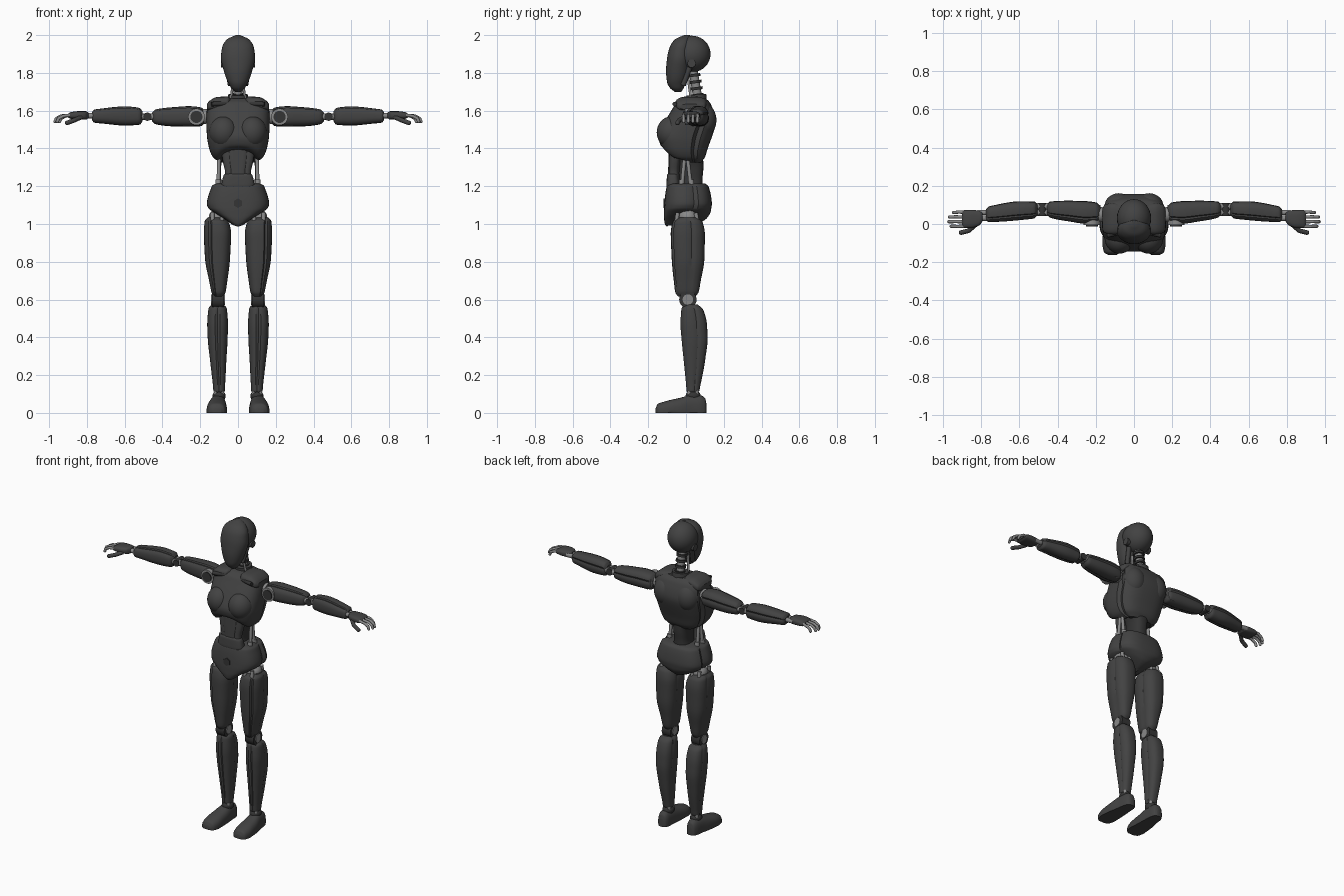
import bpy, bmesh, math
from mathutils import Vector, Matrix

default = bpy.data.objects.get("Cube")
if default:
    bpy.data.objects.remove(default, do_unlink=True)


def make_material(name, value, roughness):
    mat = bpy.data.materials.new(name)
    mat.use_nodes = True
    colour = (value, value, value, 1)
    mat.diffuse_color = colour
    shader = mat.node_tree.nodes["Principled BSDF"]
    shader.inputs["Base Color"].default_value = colour
    shader.inputs["Roughness"].default_value = roughness
    return mat


SHELL = make_material("dark shell", 0.055, 0.6)
CORE = make_material("black core", 0.035, 0.6)
METAL = make_material("grey metal", 0.25, 0.4)


def finish(name, bm, mat, pair, angle=35):
    """Turn a bmesh into a smooth shaded object, mirrored when it is a pair."""
    bmesh.ops.recalc_face_normals(bm, faces=bm.faces)
    mesh = bpy.data.meshes.new(name)
    bm.to_mesh(mesh)
    bm.free()
    mesh.materials.append(mat)
    obj = bpy.data.objects.new(name, mesh)
    bpy.context.collection.objects.link(obj)
    bpy.ops.object.select_all(action='DESELECT')
    obj.select_set(True)
    bpy.context.view_layer.objects.active = obj
    bpy.ops.object.shade_smooth_by_angle(angle=math.radians(angle))
    if pair:
        mirror = obj.modifiers.new("Mirror", 'MIRROR')
        mirror.use_mirror_merge = False
    return obj


def smooth_rows(rows, steps=4):
    """Monotone cubic interpolation between the key sections."""
    def slope(i, k):
        before = rows[i][k] - rows[max(i - 1, 0)][k]
        after = rows[min(i + 1, len(rows) - 1)][k] - rows[i][k]
        if i in (0, len(rows) - 1):
            return before + after
        return min(before, after, key=abs) if before * after > 0 else 0

    result = [rows[0]]
    for i in range(len(rows) - 1):
        for step in range(1, steps + 1):
            u = step / steps
            ease = u * u * (3 - 2 * u)
            result.append([
                rows[i][k] + (rows[i + 1][k] - rows[i][k]) * ease
                + slope(i, k) * u * (1 - u) ** 2
                - slope(i + 1, k) * u * u * (1 - u)
                for k in range(len(rows[0]))])
    return result


def loft(name, axis, rows, mat=SHELL, pair=False, power=2.5, grooves=(),
         warp=None, count=40):
    """Skin rounded sections; each row is position, then two min/max ranges."""
    bm = bmesh.new()
    rings = []
    for t, a0, a1, b0, b1 in smooth_rows(rows):
        ring = []
        for i in range(count):
            angle = math.tau * i / count
            c, s = math.cos(angle), math.sin(angle)
            depth = 0.9 if i in grooves else 1
            a = (a0 + a1) / 2 + (a1 - a0) / 2 * depth * math.copysign(abs(c) ** (2 / power), c)
            b = (b0 + b1) / 2 + (b1 - b0) / 2 * depth * math.copysign(abs(s) ** (2 / power), s)
            p = Vector({'x': (t, a, b), 'y': (a, t, b), 'z': (a, b, t)}[axis])
            if warp:
                warp(p)
            ring.append(bm.verts.new(p))
        rings.append(ring)
    for low, high in zip(rings, rings[1:]):
        for i in range(count):
            j = (i + 1) % count
            bm.faces.new((low[i], low[j], high[j], high[i]))
    bm.faces.new(rings[0])
    bm.faces.new(rings[-1])
    return finish(name, bm, mat, pair)


def centred(name, rows, **options):
    """Loft up z, symmetric in x; each row is height, half width, front, back."""
    return loft(name, 'z', [(z, -w, w, f, b) for z, w, f, b in rows], **options)


def blob(name, centre, radii, mat=SHELL, pair=False):
    bm = bmesh.new()
    place = Matrix.Translation(centre) @ Matrix.Diagonal((*radii, 1))
    bmesh.ops.create_uvsphere(bm, u_segments=32, v_segments=20, radius=1, matrix=place)
    return finish(name, bm, mat, pair)


def rods(name, chains, radius, mat=METAL, pair=False, sides=16):
    """Straight round bars along each chain of points, with ball joints."""
    bm = bmesh.new()
    for chain in chains:
        points = [Vector(p) for p in chain]
        for p, q in zip(points, points[1:]):
            turn = (q - p).to_track_quat('Z', 'Y').to_matrix().to_4x4()
            bmesh.ops.create_cone(bm, cap_ends=True, segments=sides, radius1=radius,
                                  radius2=radius, depth=(q - p).length,
                                  matrix=Matrix.Translation((p + q) / 2) @ turn)
        ends = points[1:] if len(points) > 2 else []
        for p in ends:
            bmesh.ops.create_uvsphere(bm, u_segments=12, v_segments=8, radius=radius,
                                      matrix=Matrix.Translation(p))
    return finish(name, bm, mat, pair)


# Head: smooth face mask over a round skull
centred("face_mask", [(1.70, .015, -.06, -.025), (1.715, .032, -.08, -.015),
                      (1.75, .053, -.1, 0), (1.81, .075, -.106, .02),
                      (1.88, .09, -.1, .03), (1.94, .083, -.085, .03),
                      (1.98, .055, -.055, .025), (2, .012, -.01, .02)], power=2.1)
blob("skull", (0, .03, 1.9), (.089, .1, .097))
rods("jaw_struts", [[(.04, -.015, 1.735), (.055, .02, 1.83)]], .014, SHELL, True)
rods("ear_discs", [[(.07, .03, 1.85), (.09, .03, 1.85)]], .022, SHELL, True, 24)

# Neck: slanted column with rings and two side rods
rods("neck_column", [[(0, .07, 1.62), (0, .035, 1.83)]], .024, METAL)
rods("neck_rings", [[(0, .062 - i * .006, 1.675 + i * .035),
                     (0, .06 - i * .006, 1.69 + i * .035)] for i in range(4)], .033, CORE, sides=24)
rods("neck_rods", [[(.04, .03, 1.64), (.022, .01, 1.78)]], .007, METAL, True)
rods("neck_collar", [[(0, .06, 1.63), (0, .055, 1.685)]], .052, SHELL, sides=32)


# Chest: rib shell with an arched lower edge, and raised plates
def rib_arch(p):
    if p.z < 1.42 and p.y < 0:
        p.z += max(0, 1 - (p.x / .11) ** 2) * (1.42 - p.z) * .65


centred("rib_shell", [(1.325, .09, -.03, .08), (1.35, .13, -.09, .098),
                      (1.40, .153, -.13, .115), (1.46, .164, -.145, .137),
                      (1.54, .168, -.112, .158), (1.61, .165, -.072, .142),
                      (1.645, .15, -.05, .125), (1.665, .1, -.015, .105)],
        power=2.9, grooves=(2, 18), warp=rib_arch)
blob("chest_plates", (.076, -.075, 1.485), (.077, .08, .085), pair=True)
blob("shoulder_blades", (.08, .09, 1.55), (.075, .071, .09), pair=True)
loft("collar_plates", 'x', [(.04, -.03, .06, 1.62, 1.665), (.055, -.05, .1, 1.6, 1.675),
                            (.11, -.055, .11, 1.6, 1.673), (.155, -.045, .1, 1.6, 1.648),
                            (.165, -.03, .08, 1.605, 1.635)], pair=True, power=3)
rods("collar_bars", [[(.035, -.035, 1.638), (.14, -.06, 1.635)]], .012, CORE, True)

# Waist: front guard, spine core and support rods
centred("abdomen_guard", [(1.17, .06, -.085, -.03), (1.2, .075, -.097, -.03),
                          (1.27, .068, -.095, -.035), (1.33, .08, -.093, -.03),
                          (1.4, .09, -.09, -.02)], power=3, grooves=(27, 33))
centred("spine_core", [(1.16, .065, -.05, .09), (1.24, .048, -.045, .088),
                       (1.3, .05, -.045, .092), (1.38, .07, -.05, .09)], mat=CORE)
rods("waist_rods", [[(.105, -.025, 1.16), (.1, -.005, 1.38)],
                    [(.1, .03, 1.16), (.098, .005, 1.38)]], .01, METAL, True)
rods("rod_sockets", [[(.105, -.025, 1.19), (.104, -.022, 1.235)],
                     [(.1, .03, 1.19), (.1, .026, 1.235)]], .015, METAL, True)
centred("belt_guard", [(1.19, .08, -.1, -.03), (1.205, .088, -.104, -.03),
                       (1.26, .075, -.1, -.04), (1.27, .06, -.09, -.045)], power=3)


# Pelvis: rises from the crotch to the hips
def hip_rise(p):
    if p.z < 1.1:
        p.z += (1.1 - p.z) * min(1, abs(p.x) / .16) * .5


centred("pelvis", [(.985, .03, -.1, -.01), (1, .06, -.112, .05),
                   (1.03, .12, -.116, .11), (1.07, .158, -.116, .132),
                   (1.11, .165, -.114, .137), (1.17, .15, -.108, .128),
                   (1.205, .135, -.1, .115), (1.215, .115, -.085, .1)],
        power=2.8, grooves=(1, 19), warp=hip_rise)
rods("pelvis_badge", [[(0, -.119, 1.11), (0, -.11, 1.11)]], .025, CORE, sides=6)

# Legs
blob("hip_balls", (.105, .01, 1.035), (.05, .05, .045), METAL, True)
rods("hip_rods", [[(x, y, .98), (x, y * .8, 1.06)] for x in (.085, .135) for y in (-.055, .065)],
     .011, METAL, True)
loft("thighs", 'z', [(1.035, .08, .16, -.04, .055), (1.015, .052, .176, -.07, .085),
                     (.95, .036, .181, -.081, .1), (.82, .042, .175, -.076, .098),
                     (.71, .055, .155, -.066, .08), (.635, .067, .139, -.056, .065),
                     (.615, .08, .128, -.04, .05)], pair=True, power=2.6, grooves=(1, 19, 33))
rods("knee_joints", [[(.075, .01, .6), (.137, .01, .6)]], .046, CORE, True, 32)
rods("knee_caps", [[(.07, .01, .6), (.142, .01, .6)]], .028, METAL, True, 24)
rods("knee_pins", [[(x, .01, .57), (x, .01, .64)] for x in (.09, .125)], .012, METAL, True)
loft("shins", 'z', [(.575, .078, .137, .0, .06), (.555, .06, .155, -.024, .085),
                    (.47, .053, .163, -.03, .111), (.39, .055, .16, -.024, .115),
                    (.27, .062, .147, -.012, .1), (.15, .068, .133, 0, .077),
                    (.115, .07, .13, .003, .07), (.105, .08, .12, .012, .06)],
     pair=True, power=2.6, grooves=(1, 19, 30))
rods("ankle_rods", [[(x, y, .07), (x, y, .13)] for x in (.085, .115) for y in (.02, .055)],
     .012, METAL, True)
blob("ankle_balls", (.1, .038, .09), (.035, .04, .03), CORE, True)


# Feet: rounded shoes flattened on the ground
def flatten(p):
    p.z = max(p.z, 0)


loft("feet", 'y', [(-.161, .09, .135, -.01, .025), (-.15, .072, .155, -.03, .047),
                   (-.1, .058, .166, -.04, .064), (-.03, .06, .16, -.04, .08),
                   (.03, .064, .148, -.04, .095), (.08, .068, .14, -.04, .092),
                   (.102, .078, .13, -.03, .075), (.108, .09, .118, -.01, .05)],
     pair=True, warp=flatten)

# Arms
blob("shoulder_balls", (.175, .05, 1.57), (.03, .04, .04), METAL, True)
loft("upper_arms", 'x', [(.175, .03, .09, 1.535, 1.6), (.195, .008, .112, 1.518, 1.617),
                         (.26, .002, .12, 1.515, 1.624), (.35, .015, .122, 1.517, 1.618),
                         (.44, .034, .117, 1.53, 1.605), (.455, .05, .1, 1.545, 1.59)],
     pair=True, power=2.6, grooves=(1, 13, 29))
rods("shoulder_rings", [[(.22, -.006, 1.567), (.22, .1, 1.567)]], .044, METAL, True, 32)
rods("shoulder_hubs", [[(.22, -.012, 1.567), (.22, .1, 1.567)]], .032, CORE, True, 32)
rods("elbow_bars", [[(.44, y, 1.568), (.52, y, 1.568)] for y in (.06, .092)], .018, METAL, True)
rods("elbow_pins", [[(.48, .042, 1.568), (.48, .11, 1.568)]], .022, CORE, True)
loft("forearms", 'x', [(.505, .048, .102, 1.545, 1.595), (.52, .03, .117, 1.526, 1.614),
                       (.6, .02, .119, 1.521, 1.623), (.7, .012, .105, 1.53, 1.614),
                       (.762, .01, .09, 1.537, 1.605), (.773, .022, .078, 1.55, 1.592)],
     pair=True, power=2.6, grooves=(1, 13, 29))
rods("wrist_bars", [[(.76, y, 1.573), (.82, y, 1.573)] for y in (.03, .06)], .014, METAL, True)

# Hands: palm, four drooping fingers and a thumb
loft("palms", 'x', [(.792, .015, .06, 1.56, 1.59), (.805, -.004, .068, 1.552, 1.597),
                    (.85, -.02, .074, 1.553, 1.597), (.89, -.02, .072, 1.558, 1.59),
                    (.9, -.01, .065, 1.565, 1.583)], pair=True, power=2.8)
fingers = []
for i in range(4):
    y = -.012 + i * .024
    reach = (.0, .012, .008, -.012)[i]
    fingers.append([(.89, y, 1.576), (.925 + reach, y * 1.05, 1.572),
                    (.95 + reach, y, 1.558), (.957 + reach, y, 1.542)])
rods("fingers", fingers, .0085, METAL, True, 12)
rods("thumbs", [[(.83, -.005, 1.565), (.865, -.035, 1.55), (.905, -.045, 1.535)]],
     .012, SHELL, True, 12)
